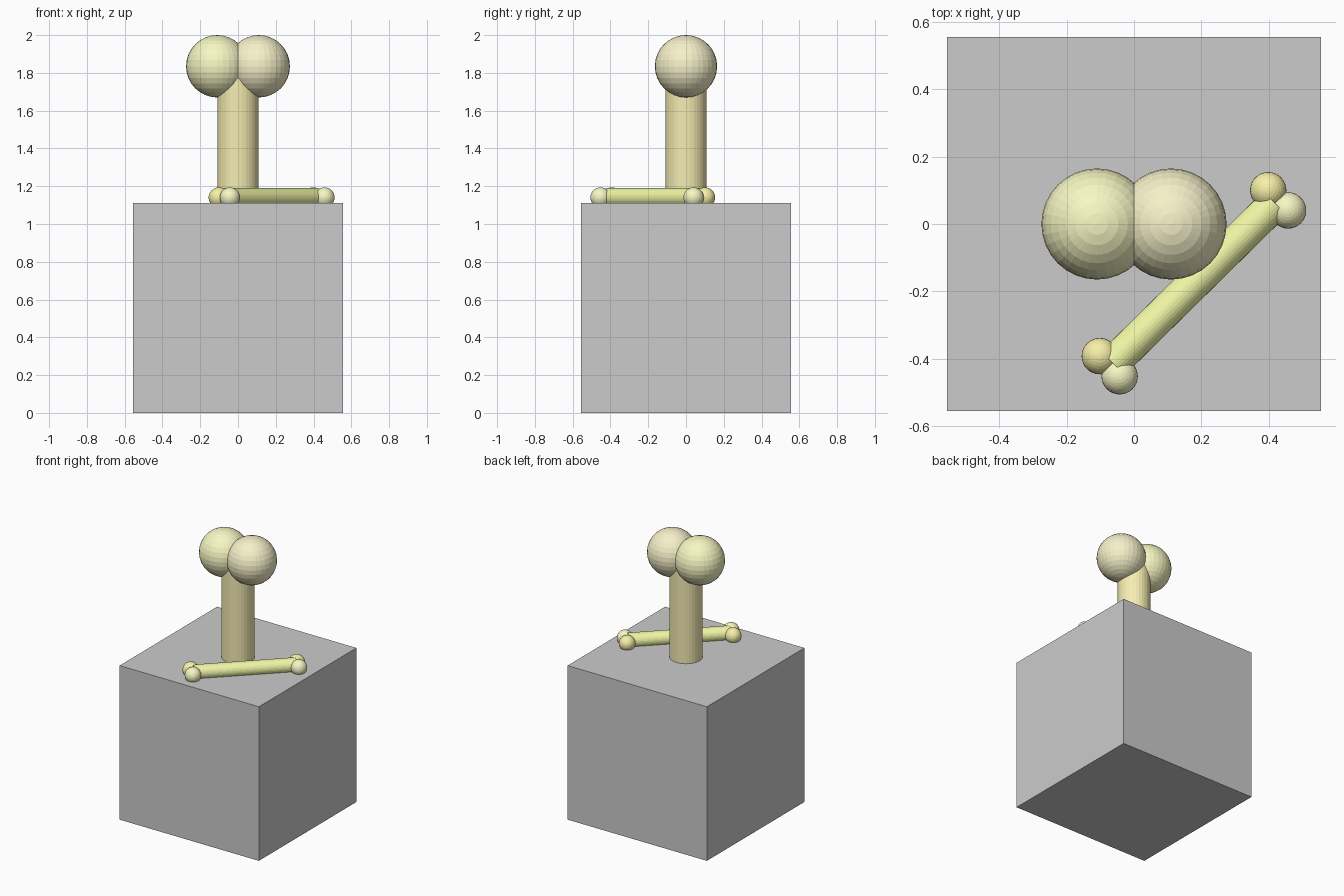
import bpy
from math import pi
from mathutils import Vector

if "Cube" in bpy.data.objects:
    bpy.data.objects.remove(bpy.data.objects["Cube"])


def paint(obj, name, rgb):
    obj.name = name
    mat = bpy.data.materials.new(name + "_colour")
    mat.diffuse_color = (*rgb, 1)
    mat.use_nodes = True
    mat.node_tree.nodes["Principled BSDF"].inputs["Base Color"].default_value = mat.diffuse_color
    obj.data.materials.append(mat)


def ball(name, loc, r, rgb):
    bpy.ops.mesh.primitive_uv_sphere_add(segments=32, ring_count=16, radius=r, location=loc)
    paint(bpy.context.object, name, rgb)


def rod(name, loc, r, length, rgb, rot=(0, 0, 0)):
    bpy.ops.mesh.primitive_cylinder_add(vertices=32, radius=r, depth=length, location=loc, rotation=rot)
    paint(bpy.context.object, name, rgb)


PALE = (0.93, 0.93, 0.55)
CREAM = (0.92, 0.87, 0.58)
OCHRE = (0.92, 0.85, 0.45)
LIME = (0.88, 0.93, 0.38)
YELLOW = (0.93, 0.87, 0.39)

# Plain grey block
bpy.ops.mesh.primitive_cube_add(size=1.11, location=(0, 0, 0.555))
bpy.context.object.name = "block"

# Upright bone standing on the block
rod("upright_bone_shaft", (0, 0, 1.465), 0.109, 0.74, OCHRE)
for side, x, col in (("left", -0.11, PALE), ("right", 0.11, CREAM)):
    ball("upright_bone_knob_" + side, (x, 0, 1.835), 0.165, col)

# Small bone lying diagonally on top
centre = Vector((0.178, -0.176, 1.14))
along = Vector((1, 0.985, 0)).normalized()
across = Vector((-along.y, along.x, 0))
rod("small_bone_shaft", centre, 0.05, 0.676, LIME, (pi / 2, 0, along.to_2d().angle_signed(Vector((0, -1)))))
for end, s in (("back", 1), ("front", -1)):
    for side, t, col in (("inner", 1, YELLOW), ("outer", -1, PALE)):
        ball(f"small_bone_knob_{end}_{side}", centre + along * 0.351 * s + across * 0.042 * t, 0.054, col)
